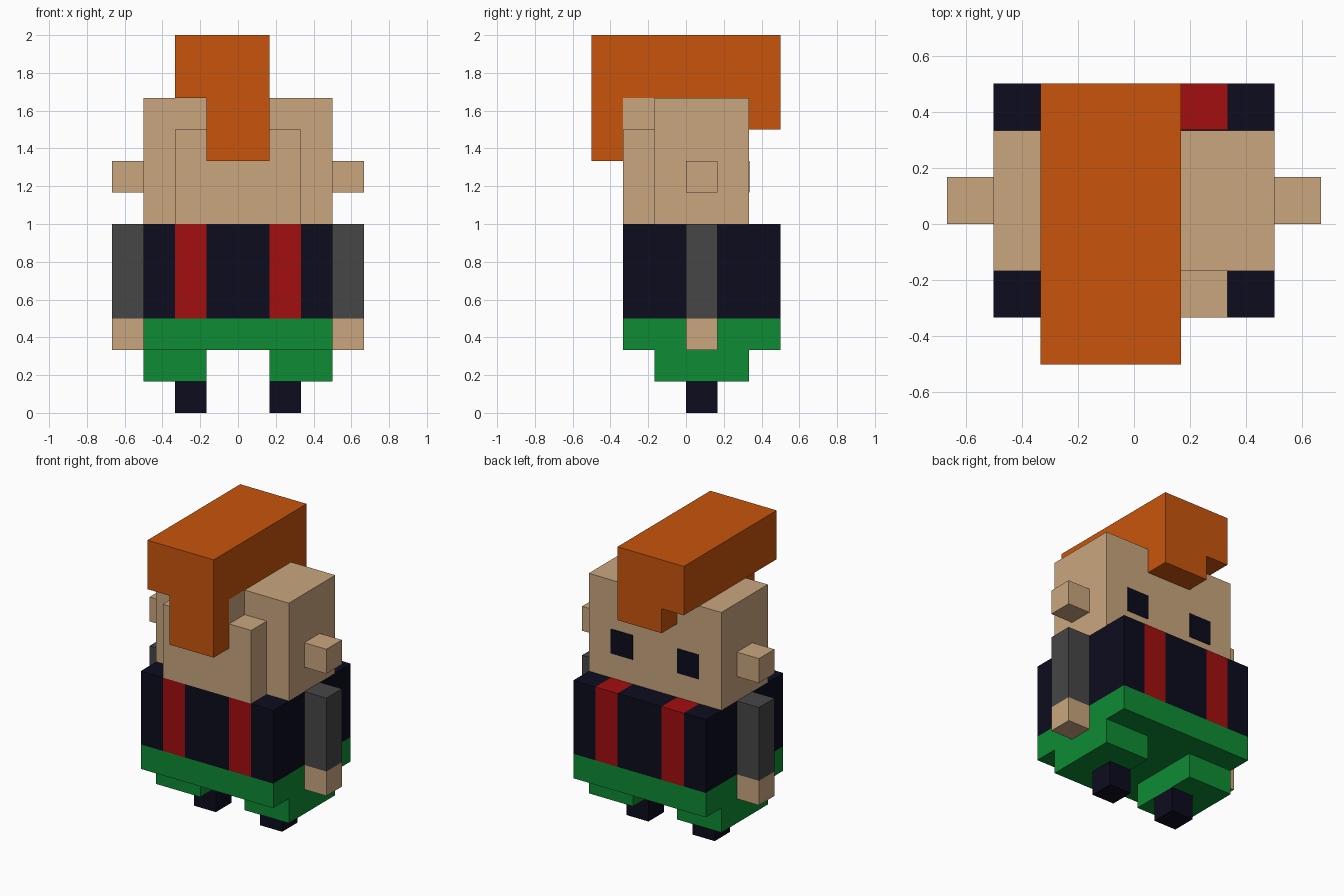
import bpy
import bmesh
from itertools import product
from mathutils import Vector

U = 1 / 6  # one block of the model

if "Cube" in bpy.data.objects:
    bpy.data.objects.remove(bpy.data.objects["Cube"], do_unlink=True)


def material(name, rgb):
    """Flat material from an 8-bit screen colour."""
    lin = [((c / 255 + 0.055) / 1.055) ** 2.4 if c > 10 else c / 255 / 12.92 for c in rgb]
    mat = bpy.data.materials.new(name)
    mat.use_nodes = True
    mat.diffuse_color = (*lin, 1)
    bsdf = mat.node_tree.nodes["Principled BSDF"]
    bsdf.inputs["Base Color"].default_value = (*lin, 1)
    bsdf.inputs["Roughness"].default_value = 0.9
    return mat


skin = material("skin", (201, 166, 127))
orange = material("orange hair", (200, 85, 13))
navy = material("navy", (12, 12, 30))
red = material("red", (163, 14, 16))
grey = material("grey", (70, 70, 70))
green = material("green", (14, 139, 52))


def blocks(name, boxes, mats, rule=None):
    """One closed shell around boxes given as (x0, x1), (y0, y1), (z0, z1) in blocks."""
    cells = set()
    for box in boxes:
        cells.update(product(*(range(a, b) for a, b in box)))
    bm = bmesh.new()
    for cell in cells:
        for axis, side in product(range(3), (0, 1)):
            neighbour = list(cell)
            neighbour[axis] += 2 * side - 1
            if tuple(neighbour) in cells:
                continue
            corners = []
            for a, b in ((0, 0), (1, 0), (1, 1), (0, 1)):
                p = Vector(cell)
                p[axis] += side
                p[(axis + 1) % 3] += a
                p[(axis + 2) % 3] += b
                corners.append(bm.verts.new(p))
            face = bm.faces.new(corners if side else corners[::-1])
            if rule:
                face.material_index = rule(face.calc_center_median())
    bmesh.ops.remove_doubles(bm, verts=bm.verts, dist=0.01)
    bmesh.ops.dissolve_limit(bm, angle_limit=0.01, verts=bm.verts, edges=bm.edges,
                             delimit={'MATERIAL'})
    bmesh.ops.scale(bm, vec=(U, U, U), verts=bm.verts)
    mesh = bpy.data.meshes.new(name)
    bm.to_mesh(mesh)
    bm.free()
    for mat in mats:
        mesh.materials.append(mat)
    obj = bpy.data.objects.new(name, mesh)
    bpy.context.collection.objects.link(obj)
    return obj


# Head with stepped bulge
blocks("head", [((-3, 3), (-1, 2), (6, 10)),
                ((-2, 2), (-2, -1), (6, 9)),
                ((-1, 1), (-2, -1), (9, 10))], [skin])

# Hair crest with a hanging lock at each end
blocks("hair", [((-2, 1), (-3, 3), (10, 12)),
                ((-1, 1), (-3, -2), (8, 10)),
                ((-1, 1), (2, 3), (9, 10))], [orange])

# Jacket with two red straps running front to back
blocks("torso", [((-3, 3), (-2, 3), (3, 6))], [navy, red],
       lambda c: 1 if 1 < abs(c.x) < 2 else 0)

# Trousers: hips and two short legs in one shell
blocks("trousers", [((-3, 3), (-2, 3), (2, 3)),
                    ((-3, -1), (-1, 2), (1, 2)),
                    ((1, 3), (-1, 2), (1, 2))], [green])

# Paired parts
for side, sign in (("left", 1), ("right", -1)):
    def span(a, b):
        return tuple(sorted((sign * a, sign * b)))

    blocks(side + "_ear", [(span(3, 4), (0, 1), (7, 8))], [skin])
    blocks(side + "_sleeve", [(span(3, 4), (0, 1), (3, 6))], [grey])
    blocks(side + "_hand", [(span(3, 4), (0, 1), (2, 3))], [skin])
    blocks(side + "_foot", [(span(1, 2), (0, 1), (0, 1))], [navy])

    # Thin eye plate on the face
    eye = blocks(side + "_eye", [(span(1, 2), (0, 1), (7, 8))], [navy])
    eye.scale.y = 0.03
    eye.location.y = 2 * U - 0.001
